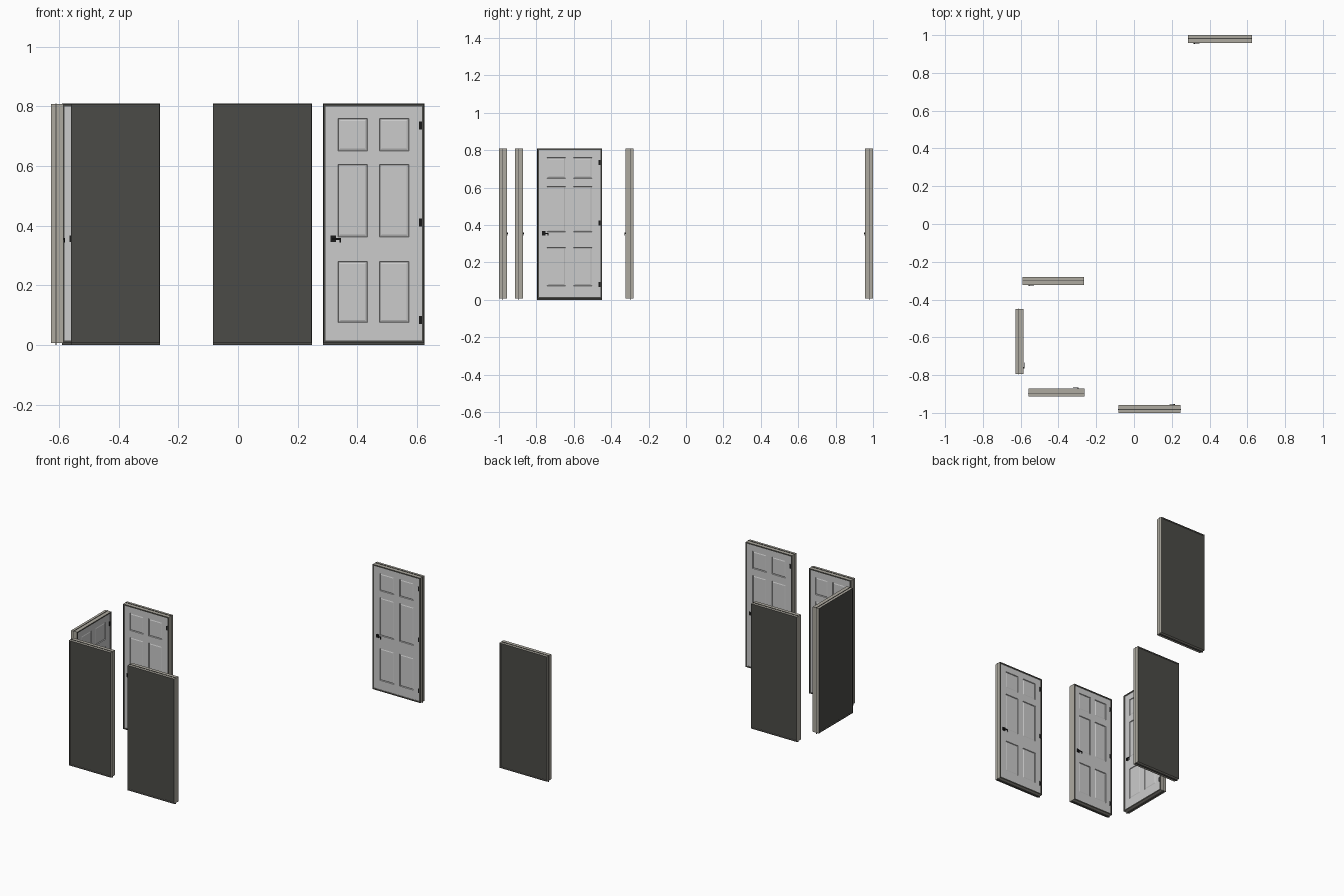
import bpy, bmesh
from math import radians
from mathutils import Matrix, Vector

if "Cube" in bpy.data.objects:
    bpy.data.objects.remove(bpy.data.objects["Cube"])

def mat(name, c):
    m = bpy.data.materials.new(name)
    m.diffuse_color = (*c, 1)
    m.use_nodes = True
    m.node_tree.nodes["Principled BSDF"].inputs["Base Color"].default_value = m.diffuse_color
    return m

PAINT = mat("pale_paint", (0.78, 0.78, 0.75))
JAMB = mat("jamb_beige", (0.42, 0.40, 0.35))
DARK = mat("dark_grey", (0.07, 0.07, 0.063))
BLACK = mat("black_metal", (0.01, 0.01, 0.01))

def finish(bm, name, mats, M):
    me = bpy.data.meshes.new(name)
    bm.to_mesh(me)
    bm.free()
    for m in mats:
        me.materials.append(m)
    ob = bpy.data.objects.new(name, me)
    ob.matrix_world = M
    bpy.context.collection.objects.link(ob)
    return ob

def add_box(bm, x0, x1, y0, y1, z0, z1):
    M = Matrix.Translation(((x0 + x1) / 2, (y0 + y1) / 2, (z0 + z1) / 2))
    bmesh.ops.create_cube(bm, size=1, matrix=M @ Matrix.Diagonal((x1 - x0, y1 - y0, z1 - z0, 1)))

def ring(name, w, z0, z1, bar, y0, y1, mats, M):
    # rectangular frame: faces toward +-y take the second material
    bm = bmesh.new()
    outer = [(-w, z0), (w, z0), (w, z1), (-w, z1)]
    inner = [(-w + bar, z0 + bar), (w - bar, z0 + bar), (w - bar, z1 - bar), (-w + bar, z1 - bar)]
    loops = [[bm.verts.new((x, y, z)) for x, z in pts]
             for pts, y in ((outer, y0), (outer, y1), (inner, y1), (inner, y0))]
    for i in range(4):
        a, b = loops[i], loops[(i + 1) % 4]
        for j in range(4):
            k = (j + 1) % 4
            f = bm.faces.new((a[j], a[k], b[k], b[j]))
            f.material_index = i % 2 if len(mats) > 1 else 0
    bmesh.ops.recalc_face_normals(bm, faces=bm.faces)
    return finish(bm, name, mats, M)

def door(n, width, x, y, angle):
    M = Matrix.Translation((x, y, 0)) @ Matrix.Rotation(radians(angle), 4, 'Z')
    h = width / 2
    s = width / 0.34
    # surround and its thin centre flange
    ring(f"door_frame_{n}", h - 0.001, 0.007, 0.808, 0.008, -0.0215, 0.0215, (JAMB, DARK), M)
    ring(f"frame_flange_{n}", h, 0.0, 0.81, 0.009, 0.002, 0.005, (DARK,), M)

    # six-panel leaf: grid of faces, panels pushed in with sloped borders
    e = h - 0.009
    xs = [-e, -0.120 * s, -0.021 * s, 0.019 * s, 0.118 * s, e]
    zs = [0.015, 0.075, 0.28, 0.362, 0.605, 0.65, 0.76, 0.80]
    bm = bmesh.new()
    g = [[bm.verts.new((a, -0.018, b)) for b in zs] for a in xs]
    panels = []
    for i in range(5):
        for j in range(7):
            f = bm.faces.new((g[i][j], g[i + 1][j], g[i + 1][j + 1], g[i][j + 1]))
            if i % 2 and j % 2:
                panels.append(f)
    bm.normal_update()
    for t, d in ((0.003, -0.004), (0.002, 0.0), (0.007, 0.002)):
        bmesh.ops.inset_individual(bm, faces=panels, thickness=t, depth=d)
    finish(bm, f"door_leaf_{n}", (PAINT,), M)

    # flat dark backing
    bm = bmesh.new()
    add_box(bm, -e, e, 0.016, 0.019, 0.015, 0.80)
    finish(bm, f"door_back_{n}", (DARK,), M)

    # lever handle
    bm = bmesh.new()
    hx = -h + 0.025
    add_box(bm, hx, hx + 0.018, -0.021, -0.018, 0.345, 0.367)
    add_box(bm, hx + 0.006, hx + 0.013, -0.026, -0.021, 0.352, 0.359)
    add_box(bm, hx + 0.006, hx + 0.036, -0.0265, -0.0235, 0.3525, 0.3585)
    add_box(bm, hx + 0.031, hx + 0.036, -0.0265, -0.0235, 0.343, 0.3525)
    finish(bm, f"door_handle_{n}", (BLACK,), M)

    # three hinges
    bm = bmesh.new()
    for z in (0.083, 0.41, 0.735):
        add_box(bm, e - 0.010, e, -0.0215, -0.018, z - 0.0135, z + 0.0135)
    finish(bm, f"door_hinges_{n}", (BLACK,), M)

# width, centre x, centre y, turn (0 = faces front)
for n, d in enumerate([(0.34, 0.455, 0.9785, 0), (0.325, -0.4275, -0.302, 0),
                       (0.347, -0.606, -0.622, 90), (0.298, -0.411, -0.893, 180),
                       (0.332, 0.082, -0.9785, 180)], 1):
    door(n, *d)
